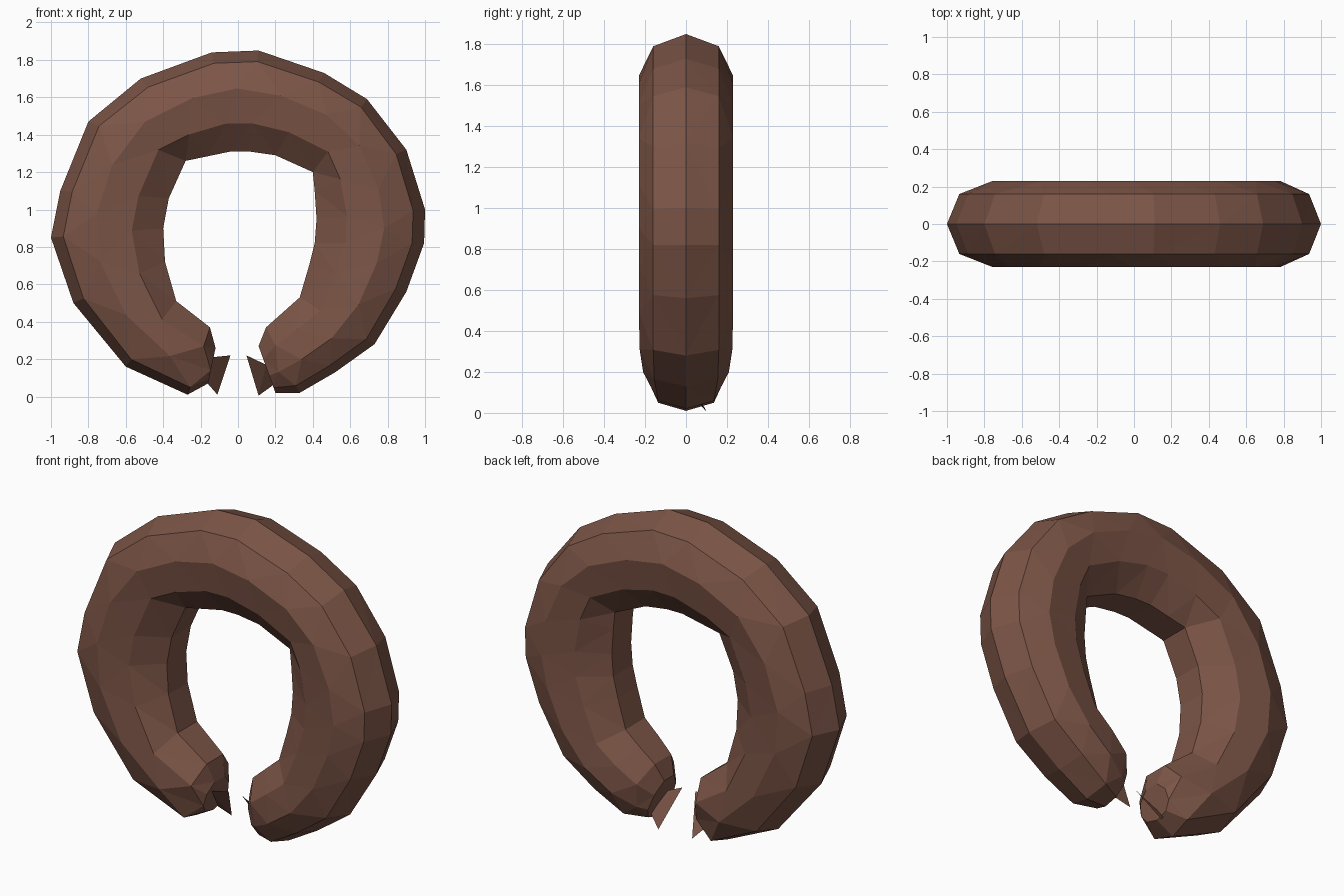
import bpy, bmesh
from mathutils import Vector

if "Cube" in bpy.data.objects:
    bpy.data.objects.remove(bpy.data.objects["Cube"])

mat = bpy.data.materials.new("brown")
mat.diffuse_color = (0.2, 0.09, 0.062, 1)
mat.use_nodes = True
mat.node_tree.nodes["Principled BSDF"].inputs["Base Color"].default_value = mat.diffuse_color


def make(name, bm):
    bmesh.ops.recalc_face_normals(bm, faces=bm.faces[:])
    me = bpy.data.meshes.new(name)
    bm.to_mesh(me)
    bm.free()
    me.materials.append(mat)
    ob = bpy.data.objects.new(name, me)
    bpy.context.collection.objects.link(ob)
    return ob


# Stations along the open ring: outer x, outer z, inner x, inner z, width scale
stations = [
    (-.16, .07, -.12, .26, .50), (-.27, .01, -.15, .37, .85),
    (-.60, .16, -.33, .51, 1), (-.88, .50, -.39, .72, 1),
    (-1.0, .85, -.40, .90, 1), (-.95, 1.10, -.37, 1.06, 1),
    (-.80, 1.47, -.28, 1.26, 1), (-.52, 1.70, -.16, 1.285, 1),
    (-.14, 1.84, -.04, 1.31, 1), (.11, 1.85, .06, 1.31, 1),
    (.46, 1.73, .20, 1.29, 1), (.69, 1.59, .40, 1.20, 1),
    (.90, 1.32, .41, 1.10, 1), (1.0, 1.0, .42, .95, 1),
    (.995, .82, .41, .82, 1), (.90, .56, .38, .70, 1),
    (.73, .28, .33, .53, 1), (.52, .13, .24, .45, .97),
    (.33, .02, .15, .37, .85), (.20, .02, .11, .27, .50),
]
# Cross-section: position from inner (0) to outer (1), depth, stagger
half = [(.89, .16, 0), (.63, .23, .5), (.28, .205, 0), (0, .09, 0)]
section = [(1, 0, 0)] + half + [(t, -y, s) for t, y, s in reversed(half)]


def point(i, t, y, shift):
    a = stations[i]
    b = stations[min(i + 1, len(stations) - 1)]
    if i == 0:
        shift = 0
    ox, oz, ix, iz, w = [p + (q - p) * shift for p, q in zip(a, b)]
    return Vector((ix + (ox - ix) * t, y * w, iz + (oz - iz) * t))


# Body: faceted tube bent into an open ring
bm = bmesh.new()
rings = [[bm.verts.new(point(i, *s)) for s in section]
         for i in range(len(stations))]
n = len(section)
for r0, r1 in zip(rings, rings[1:]):
    for j in range(n):
        k = (j + 1) % n
        bm.faces.new((r0[j], r0[k], r1[k], r1[j]))
bm.faces.new(rings[0])
bm.faces.new(rings[-1])
bmesh.ops.remove_doubles(bm, verts=bm.verts[:], dist=0.0005)
bmesh.ops.triangulate(bm, faces=bm.faces[:], quad_method='SHORT_EDGE')
make("ring_body", bm)


# Small pointed slivers on the two ends
def spike(name, pts):
    bm = bmesh.new()
    v = [bm.verts.new(p) for p in pts]
    for f in ((0, 1, 2), (0, 1, 3), (0, 2, 3), (1, 2, 3)):
        bm.faces.new([v[i] for i in f])
    make(name, bm)


spike("left_end_spike", [(-.04, -.03, .22), (-.11, .10, .01),
                         (-.14, -.06, .21), (-.18, .03, .09)])
spike("right_end_spike", [(.045, -.03, .22), (.11, .10, .005),
                          (.15, -.04, .17), (.20, .05, .07)])
